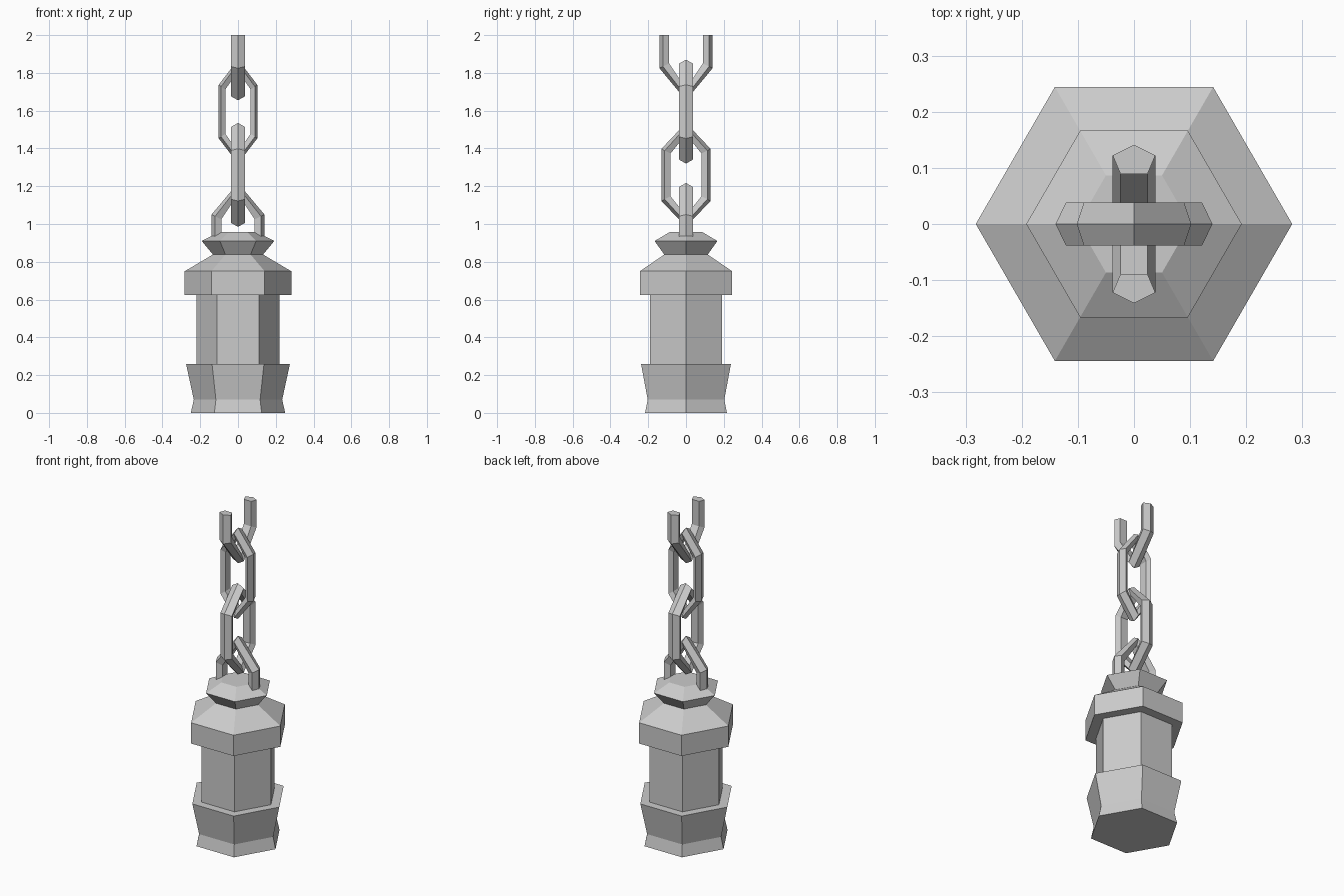
import bpy, bmesh
from math import cos, sin, pi

cube = bpy.data.objects.get("Cube")
if cube:
    bpy.data.objects.remove(cube, do_unlink=True)

metal = bpy.data.materials.new("grey metal")
metal.use_nodes = True
grey = (0.6, 0.6, 0.6, 1)
metal.diffuse_color = grey
metal.node_tree.nodes["Principled BSDF"].inputs["Base Color"].default_value = grey


def skin(name, rings, closed=False):
    """Bridge equal-sized rings of points, capping both ends unless closed."""
    bm = bmesh.new()
    loops = [[bm.verts.new(p) for p in ring] for ring in rings]
    pairs = list(zip(loops, loops[1:]))
    if closed:
        pairs.append((loops[-1], loops[0]))
    else:
        bm.faces.new(loops[0])
        bm.faces.new(loops[-1])
    n = len(loops[0])
    for a, b in pairs:
        for i in range(n):
            j = (i + 1) % n
            bm.faces.new((a[i], a[j], b[j], b[i]))
    bmesh.ops.recalc_face_normals(bm, faces=bm.faces)
    mesh = bpy.data.meshes.new(name)
    bm.to_mesh(mesh)
    bm.free()
    mesh.materials.append(metal)
    obj = bpy.data.objects.new(name, mesh)
    bpy.context.collection.objects.link(obj)
    return obj


def hex_part(name, profile):
    """Six-sided turned part from (radius, height) pairs."""
    return skin(name, [[(r * cos(i * pi / 3), r * sin(i * pi / 3), z)
                        for i in range(6)] for r, z in profile])


def link(name, half_width, centre, height, shoulder, depth, along_y, end=None):
    """Six-cornered chain link with a five-sided section.
    With end set, it is half a link whose legs stop at that height."""
    # section: (inset from the outer ridge, sideways offset)
    section = [(0, 0), (0.36, 0.038), (1, 0.024), (1, -0.024), (0.36, -0.038)]

    def ring(side, level):
        pts = []
        for t, across in section:
            u = side * (half_width - t * depth)
            if level == "end":
                z = end
            elif abs(level) == 2:
                z = centre + level / 2 * (height - 0.06 * t)
            else:
                z = centre + level * (shoulder - 0.025 * t)
            pts.append((across, u, z) if along_y else (u, across, z))
        return pts

    if end is None:
        path = [(0, 2), (1, 1), (1, -1), (0, -2), (-1, -1), (-1, 1)]
    else:
        s = 1 if end < centre + height and height > 0 else -1
        path = [(1, "end"), (1, s), (0, 2 * s), (-1, s), (-1, "end")]
    return skin(name, [ring(*p) for p in path], closed=end is None)


# Lantern body
hex_part("base", [(0.25, 0), (0.234, 0.07), (0.275, 0.26)])
hex_part("column", [(0.22, 0.25), (0.22, 0.63)])
hex_part("roof", [(0.282, 0.625), (0.282, 0.75), (0.13, 0.84)])
hex_part("finial", [(0.13, 0.835), (0.192, 0.91), (0.1, 0.957)])

# Chain, bottom to top
link("bottom_half_link", 0.14, 0.88, 0.337, 0.17, 0.052, False, end=0.92)
link("lower_link", 0.13, 1.26, 0.275, 0.138, 0.048, True)
link("upper_link", 0.102, 1.595, 0.275, 0.142, 0.035, False)


# Top half link opens upward: mirror the half-link heights about the joint
top = link("top_half_link", 0.141, 0, 0.345, 0.175, 0.052, True, end=0)
for v in top.data.vertices:
    v.co.z = 2.0 - v.co.z
top.data.flip_normals()
